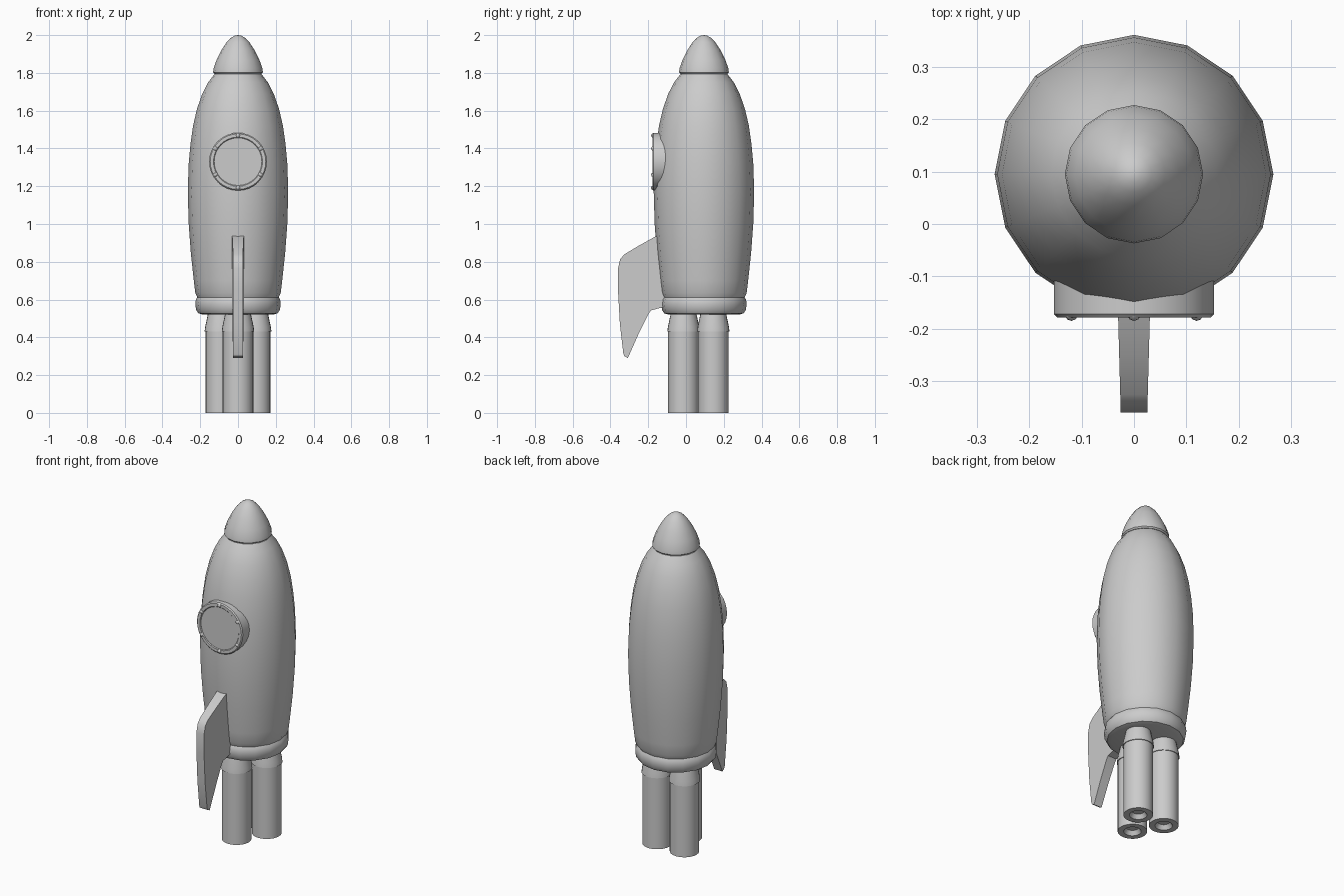
import bpy, bmesh, math
from mathutils import Matrix

if "Cube" in bpy.data.objects:
    bpy.data.objects.remove(bpy.data.objects["Cube"])

CY = 0.095  # rocket axis in y


def finish(bm, name, angle=35):
    bmesh.ops.remove_doubles(bm, verts=bm.verts, dist=1e-5)
    bmesh.ops.recalc_face_normals(bm, faces=bm.faces)
    me = bpy.data.meshes.new(name)
    bm.to_mesh(me)
    bm.free()
    ob = bpy.data.objects.new(name, me)
    bpy.context.collection.objects.link(ob)
    bpy.ops.object.select_all(action='DESELECT')
    ob.select_set(True)
    bpy.context.view_layer.objects.active = ob
    bpy.ops.object.shade_smooth_by_angle(angle=math.radians(angle))
    return ob


def lathe(name, profile, loc=(0, 0, 0), segs=16, forward=False, angle=35):
    """Revolve (radius, height) points; forward points the axis to -y."""
    bm = bmesh.new()
    rings = []
    for r, h in profile:
        if r == 0:
            rings.append([bm.verts.new((0, 0, h))] * segs)
        else:
            rings.append([bm.verts.new((r * math.cos(2 * math.pi * i / segs),
                                        r * math.sin(2 * math.pi * i / segs), h))
                          for i in range(segs)])
    for a, b in zip(rings, rings[1:]):
        for i in range(segs):
            j = (i + 1) % segs
            bm.faces.new(list(dict.fromkeys((a[i], a[j], b[j], b[i]))))
    m = Matrix.Translation(loc)
    if forward:
        m = m @ Matrix.Rotation(math.radians(90), 4, 'X')
    bmesh.ops.transform(bm, matrix=m, verts=bm.verts)
    return finish(bm, name, angle)


# Hull
lathe("hull", [(0, 0.61), (0.215, 0.61), (0.226, 0.635), (0.234, 0.7), (0.25, 0.85),
               (0.261, 1.0), (0.266, 1.17), (0.261, 1.32), (0.252, 1.42), (0.238, 1.52),
               (0.217, 1.61), (0.189, 1.69), (0.158, 1.75), (0.125, 1.793), (0, 1.793)],
      (0, CY, 0))

# Nose cone
lathe("nose_cone", [(0, 1.79), (0.125, 1.795), (0.132, 1.803), (0.129, 1.825), (0.113, 1.87),
                    (0.088, 1.92), (0.06, 1.963), (0.034, 1.988), (0.015, 1.998), (0, 2.0)],
      (0, CY, 0))

# Base collar
lathe("base_collar", [(0, 0.52), (0.185, 0.52), (0.21, 0.527), (0.222, 0.545), (0.226, 0.575),
                      (0.223, 0.6), (0.212, 0.617), (0, 0.617)], (0, CY, 0))

# Three engines, each a tube with a flared collar
for k in range(3):
    a = math.radians(-90 + 120 * k)
    pos = (0.105 * math.cos(a), 0.092 + 0.105 * math.sin(a), 0)
    lathe(f"engine_tube_{k + 1}", [(0, 0.025), (0.033, 0.025), (0.048, 0), (0.081, 0),
                                   (0.081, 0.44), (0, 0.44)], pos, 24)
    lathe(f"engine_collar_{k + 1}", [(0, 0.43), (0.086, 0.43), (0.083, 0.455),
                                     (0.067, 0.53), (0, 0.53)], pos, 24)

# Porthole: frame, glass and six bolts
WZ = 1.33
lathe("window_frame", [(0.126, 0.05), (0.126, 0.174), (0.13, 0.178), (0.147, 0.178),
                       (0.153, 0.172), (0.153, 0.05), (0.126, 0.05)], (0, 0, WZ), 32, True)
lathe("window_glass", [(0, 0.1), (0.128, 0.1), (0.128, 0.173), (0, 0.173)], (0, 0, WZ), 32, True)
for k in range(6):
    a = math.radians(30 + 60 * k)
    lathe(f"window_bolt_{k + 1}", [(0, 0.17), (0.012, 0.176), (0.008, 0.182), (0, 0.185)],
          (0.138 * math.cos(a), 0, WZ + 0.138 * math.sin(a)), 8, True, 60)

# Single front fin, thinner toward the outer edge
outline = [(-0.08, 0.96), (-0.16, 0.935), (-0.25, 0.885), (-0.325, 0.84), (-0.348, 0.815),
           (-0.36, 0.765), (-0.36, 0.65), (-0.35, 0.47), (-0.332, 0.315), (-0.326, 0.3),
           (-0.308, 0.29), (-0.25, 0.42), (-0.198, 0.525), (-0.185, 0.543), (-0.13, 0.557),
           (-0.08, 0.56)]
bm = bmesh.new()
sides = []
for s in (-1, 1):
    sides.append([bm.verts.new((s * (0.031 + (y + 0.15) * 0.027), y, z)) for y, z in outline])
    bm.faces.new(sides[-1])
for i in range(len(outline)):
    j = (i + 1) % len(outline)
    bm.faces.new((sides[0][i], sides[0][j], sides[1][j], sides[1][i]))
finish(bm, "front_fin")
